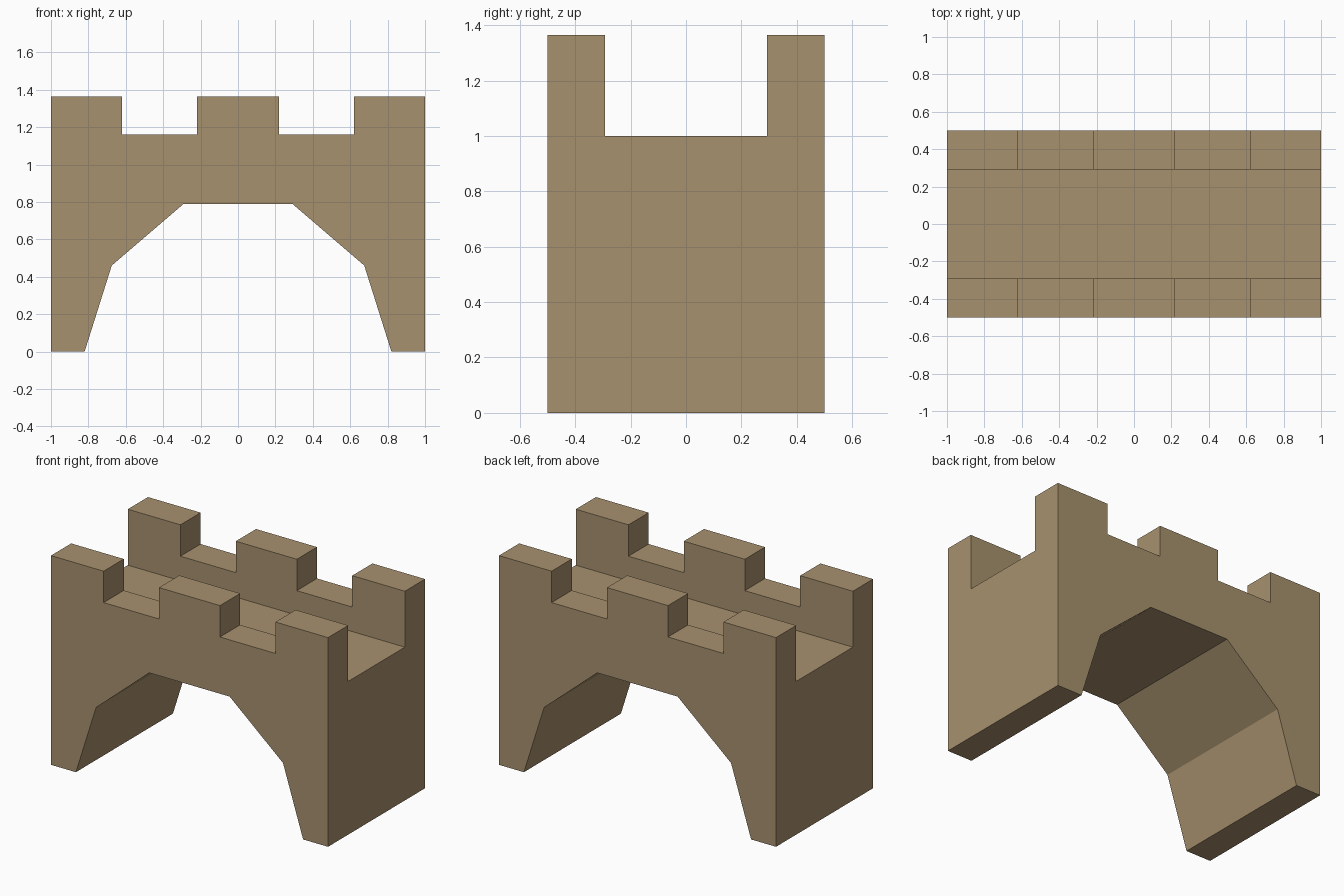
import bpy, bmesh

if "Cube" in bpy.data.objects:
    bpy.data.objects.remove(bpy.data.objects["Cube"])

stone = bpy.data.materials.new("sandstone")
stone.diffuse_color = (0.39, 0.283, 0.156, 1)
stone.use_nodes = True
stone.node_tree.nodes["Principled BSDF"].inputs["Base Color"].default_value = stone.diffuse_color


def make_object(name, bm):
    bmesh.ops.recalc_face_normals(bm, faces=bm.faces)
    mesh = bpy.data.meshes.new(name)
    bm.to_mesh(mesh)
    bm.free()
    mesh.materials.append(stone)
    obj = bpy.data.objects.new(name, mesh)
    bpy.context.collection.objects.link(obj)
    return obj


def extrude_profile(name, points, y0, y1):
    """Extrude an (x, z) outline along y."""
    bm = bmesh.new()
    face = bm.faces.new([bm.verts.new((x, y0, z)) for x, z in points])
    new = bmesh.ops.extrude_face_region(bm, geom=[face])["geom"]
    moved = [v for v in new if isinstance(v, bmesh.types.BMVert)]
    bmesh.ops.translate(bm, verts=moved, vec=(0, y1 - y0, 0))
    return make_object(name, bm)


# Bridge: right half of the outline (merlons, pier, arch), mirrored to the left
TOP, NOTCH, DECK, WALL = 1.365, 1.16, 1.0, 0.292
half = [(0.22, TOP), (0.22, NOTCH), (0.62, NOTCH), (0.62, TOP), (1, TOP),
        (1, 0), (0.82, 0), (0.675, 0.46), (0.29, 0.79)]
outline = half + [(-x, z) for x, z in reversed(half)]
bridge = extrude_profile("crenellated_bridge", outline, -0.5, 0.5)

# Walkway channel cut between the two parapets
channel = [(-1.2, DECK), (1.2, DECK), (1.2, 1.6), (-1.2, 1.6)]
cutter = extrude_profile("walkway_cutter", channel, -WALL, WALL)
cutter.hide_render = True

cut = bridge.modifiers.new("walkway", 'BOOLEAN')
cut.operation = 'DIFFERENCE'
cut.solver = 'EXACT'
cut.object = cutter
bpy.context.view_layer.objects.active = bridge
bpy.ops.object.modifier_apply(modifier=cut.name)
bpy.data.objects.remove(cutter)
